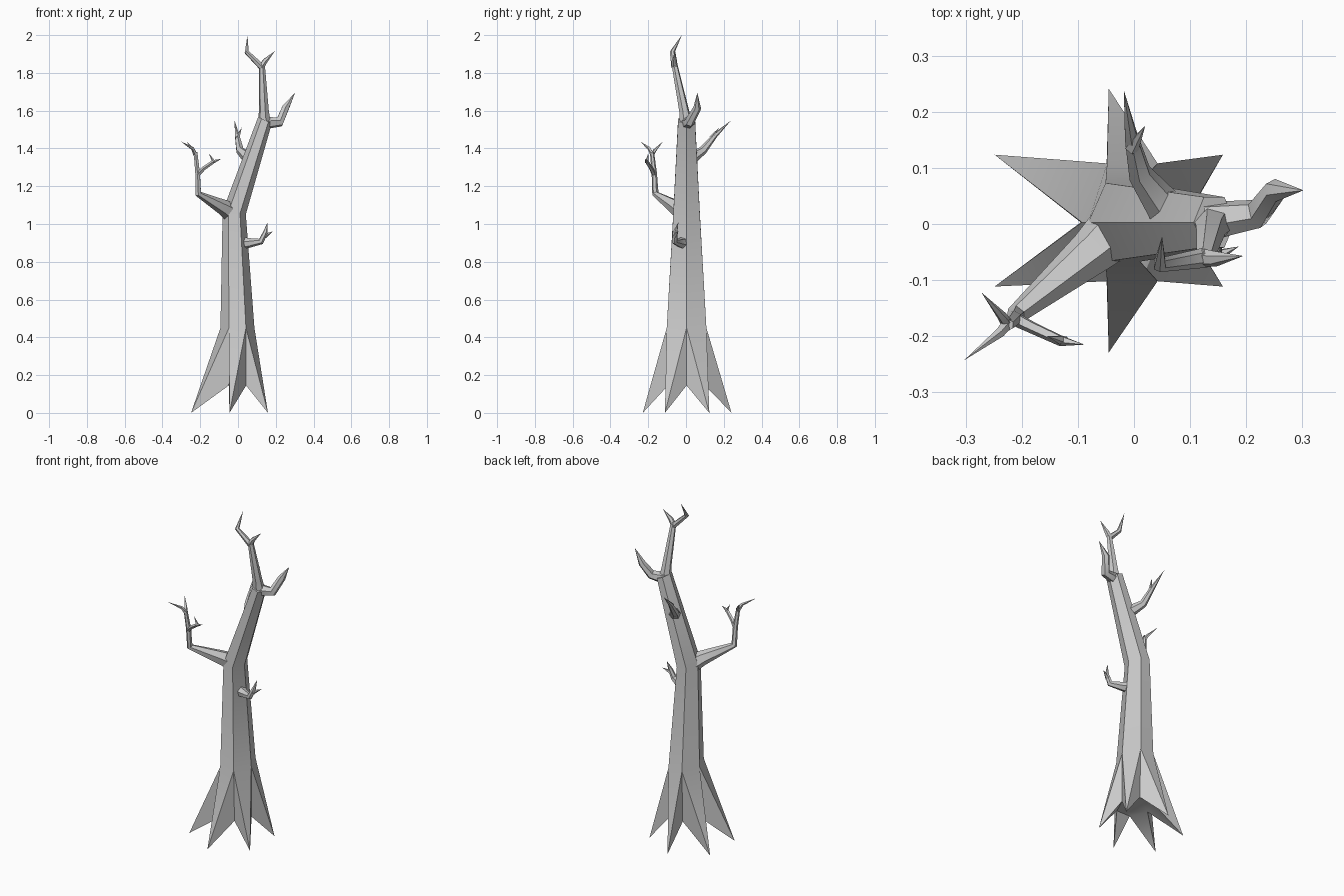
import bpy, bmesh, math
from mathutils import Vector, Matrix

cube = bpy.data.objects.get("Cube")
if cube:
    bpy.data.objects.remove(cube, do_unlink=True)

bark = bpy.data.materials.new("grey bark")
bark.use_nodes = True
GREY = (0.6, 0.6, 0.6, 1)
bark.diffuse_color = GREY
bark.node_tree.nodes["Principled BSDF"].inputs["Base Color"].default_value = GREY


def finish(bm, name, sharp=50):
    bmesh.ops.recalc_face_normals(bm, faces=bm.faces)
    mesh = bpy.data.meshes.new(name)
    bm.to_mesh(mesh)
    bm.free()
    mesh.materials.append(bark)
    obj = bpy.data.objects.new(name, mesh)
    bpy.context.collection.objects.link(obj)
    bpy.ops.object.select_all(action='DESELECT')
    obj.select_set(True)
    bpy.context.view_layer.objects.active = obj
    bpy.ops.object.shade_smooth_by_angle(angle=math.radians(sharp))


def bridge(bm, a, b):
    n = len(a)
    for i in range(n):
        bm.faces.new((a[i], a[(i + 1) % n], b[(i + 1) % n], b[i]))


def branch(name, path, sides=6):
    """Loft a tapering limb through (x, y, z, radius); radius 0 makes a tip."""
    bm = bmesh.new()
    pts = [Vector(p[:3]) for p in path]
    prev = None
    for i, p in enumerate(pts):
        if path[i][3] == 0:
            tip = bm.verts.new(p)
            for k in range(sides):
                bm.faces.new((prev[k], prev[(k + 1) % sides], tip))
            break
        before = (p - pts[i - 1]).normalized() if i else Vector()
        after = (pts[i + 1] - p).normalized() if i + 1 < len(pts) else Vector()
        axis = (before + after).normalized()
        if i == 0:
            side = axis.orthogonal().normalized()
        side = (side - axis * side.dot(axis)).normalized()
        other = axis.cross(side)
        ring = [bm.verts.new(p + path[i][3] * (side * math.cos(a) + other * math.sin(a)))
                for a in (k * math.tau / sides for k in range(sides))]
        if prev:
            bridge(bm, prev, ring)
        else:
            bm.faces.new(ring)
        prev = ring
    else:
        bm.faces.new(prev)
    finish(bm, name)


# Trunk: six-sided rings (x, z, half width, half depth, lean), then flared roots
bm = bmesh.new()
rings = []
for x, z, rx, ry, lean in [(-0.003, 0.145, 0.092, 0.098, 0), (-0.003, 0.45, 0.09, 0.105, 0),
                           (-0.02, 1.06, 0.062, 0.07, 8), (0.143, 1.55, 0.04, 0.045, 24)]:
    turn = Matrix.Rotation(math.radians(lean), 3, 'Y')
    ring = []
    for k in range(6):
        a = k * math.pi / 3
        p = Vector((rx * math.cos(a), ry * math.sin(a) / math.sin(math.pi / 3), 0))
        ring.append(bm.verts.new(turn @ p + Vector((x, 0.003, z))))
    rings.append(ring)
low, flare, bend, top = rings
bridge(bm, flare, bend)
bridge(bm, bend, top)
bm.faces.new(top)
bm.faces.new(low)
for k in range(6):
    j = (k + 1) % 6
    a = math.radians(30 + 60 * k)
    tip = bm.verts.new((-0.045 + 0.235 * math.cos(a), 0.006 + 0.235 * math.sin(a), 0.0))
    bm.faces.new((tip, flare[j], flare[k]))
    bm.faces.new((tip, flare[k], low[k]))
    bm.faces.new((tip, low[j], flare[j]))
    bm.faces.new((tip, low[k], low[j]))
finish(bm, "trunk_with_roots", 40)

# Crown: leader with two forks, and a stout side limb
branch("crown_leader", [(0.14, 0, 1.53, 0.036), (0.137, -0.01, 1.6, 0.027),
                        (0.127, -0.06, 1.84, 0.016), (0.127, -0.062, 1.855, 0.01)])
branch("crown_left_twig", [(0.127, -0.06, 1.83, 0.018), (0.046, -0.073, 1.91, 0.013),
                           (0.05, -0.022, 2.0, 0)])
branch("crown_right_twig", [(0.122, -0.06, 1.83, 0.017), (0.145, -0.062, 1.865, 0.014),
                            (0.195, -0.057, 1.915, 0)])
branch("crown_side_limb", [(0.13, 0.005, 1.535, 0.036), (0.22, 0.018, 1.54, 0.027),
                           (0.252, 0.06, 1.615, 0.021), (0.302, 0.06, 1.695, 0)])

# Long front limb with its forks
branch("long_limb", [(-0.02, 0, 1.05, 0.055), (-0.075, -0.05, 1.087, 0.042),
                     (-0.21, -0.162, 1.16, 0.018), (-0.214, -0.168, 1.27, 0.014),
                     (-0.225, -0.18, 1.38, 0.011)])
branch("long_limb_outer_twig", [(-0.225, -0.177, 1.365, 0.011), (-0.24, -0.195, 1.4, 0.009),
                                (-0.303, -0.243, 1.437, 0)], 5)
branch("long_limb_inner_twig", [(-0.225, -0.18, 1.365, 0.011), (-0.235, -0.165, 1.39, 0.009),
                                (-0.272, -0.122, 1.437, 0)], 5)
branch("long_limb_side_twig", [(-0.214, -0.168, 1.26, 0.013), (-0.18, -0.185, 1.295, 0.011),
                               (-0.13, -0.208, 1.33, 0.01), (-0.088, -0.215, 1.345, 0)], 5)
branch("long_limb_spur", [(-0.125, -0.208, 1.325, 0.01), (-0.155, -0.2, 1.375, 0)], 5)

# Low stub with two points
branch("low_stub", [(0.015, -0.01, 0.9, 0.035), (0.06, -0.03, 0.9, 0.026),
                    (0.122, -0.06, 0.908, 0.017), (0.145, -0.058, 0.955, 0.013),
                    (0.157, -0.04, 1.01, 0)])
branch("low_stub_spur", [(0.138, -0.06, 0.935, 0.014), (0.187, -0.04, 0.962, 0)], 5)

# Back limb with a spur
branch("back_limb", [(0.055, 0.03, 1.35, 0.034), (0.01, 0.09, 1.39, 0.022),
                     (-0.005, 0.155, 1.47, 0.013), (-0.018, 0.238, 1.548, 0)])
branch("back_limb_spur", [(-0.004, 0.135, 1.455, 0.013), (0.02, 0.175, 1.51, 0)], 5)
